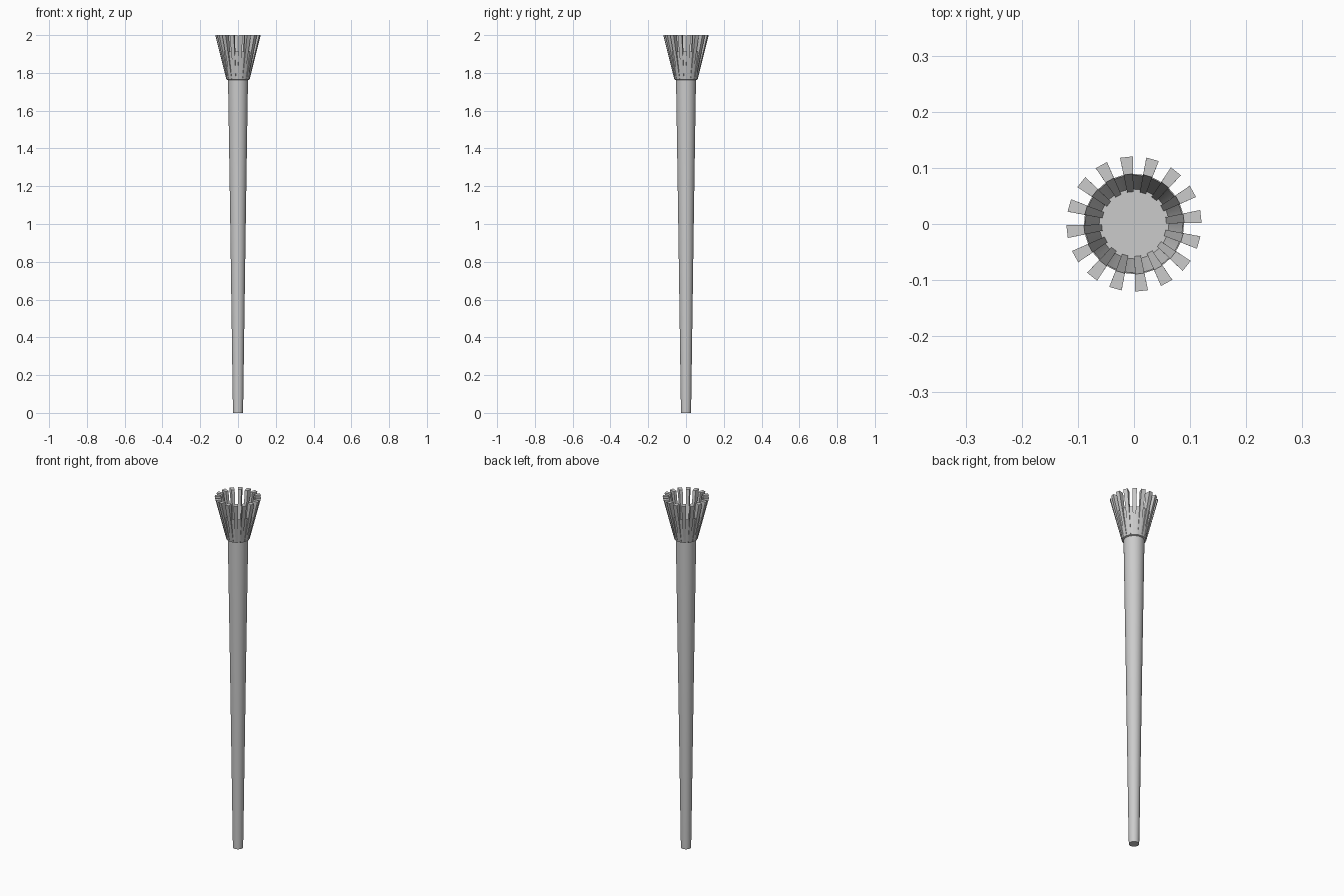
import bpy, bmesh, math

if "Cube" in bpy.data.objects:
    bpy.data.objects.remove(bpy.data.objects["Cube"])

def make_object(name, bm, smooth=True):
    bmesh.ops.recalc_face_normals(bm, faces=bm.faces)
    me = bpy.data.meshes.new(name)
    bm.to_mesh(me)
    bm.free()
    ob = bpy.data.objects.new(name, me)
    bpy.context.collection.objects.link(ob)
    if smooth:
        bpy.ops.object.select_all(action='DESELECT')
        ob.select_set(True)
        bpy.context.view_layer.objects.active = ob
        bpy.ops.object.shade_smooth_by_angle(angle=math.radians(30))
    return ob

def lathe(name, profile, sides=48, closed=False):
    # revolve (radius, z) points; open profiles get end caps
    bm = bmesh.new()
    rings = [[bm.verts.new((r * math.cos(2 * math.pi * i / sides),
                            r * math.sin(2 * math.pi * i / sides), z))
              for i in range(sides)] for r, z in profile]
    pairs = list(zip(rings, rings[1:]))
    if closed:
        pairs.append((rings[-1], rings[0]))
    for a, b in pairs:
        for i in range(sides):
            j = (i + 1) % sides
            bm.faces.new((a[i], a[j], b[j], b[i]))
    if not closed:
        bm.faces.new(rings[0])
        bm.faces.new(rings[-1])
    return make_object(name, bm)

# tapered shaft
lathe("shaft", [(0.026, 0), (0.0275, 0.05), (0.041, 1.0), (0.051, 1.65), (0.053, 1.77)])

# flared bowl with a solid floor
lathe("bowl", [(0.053, 1.762), (0.06, 1.765), (0.089, 1.912), (0.087, 1.912), (0.062, 1.775)])

# ring of flaring slats that thicken toward the top
bm = bmesh.new()
COUNT = 16
for k in range(COUNT):
    a = math.radians(6.5) + 2 * math.pi * k / COUNT
    c, s = math.cos(a), math.sin(a)
    loops = []
    for z, r_in, r_out, w_in, w_out in ((1.765, 0.056, 0.061, 0.0055, 0.006),
                                        (2.0, 0.089, 0.12, 0.0085, 0.0115)):
        loops.append([bm.verts.new((r * c - t * s, r * s + t * c, z))
                      for r, t in ((r_in, -w_in), (r_out, -w_out), (r_out, w_out), (r_in, w_in))])
    lo, hi = loops
    bm.faces.new(lo)
    bm.faces.new(hi)
    for i in range(4):
        j = (i + 1) % 4
        bm.faces.new((lo[i], lo[j], hi[j], hi[i]))
make_object("crown_slats", bm, smooth=False)
